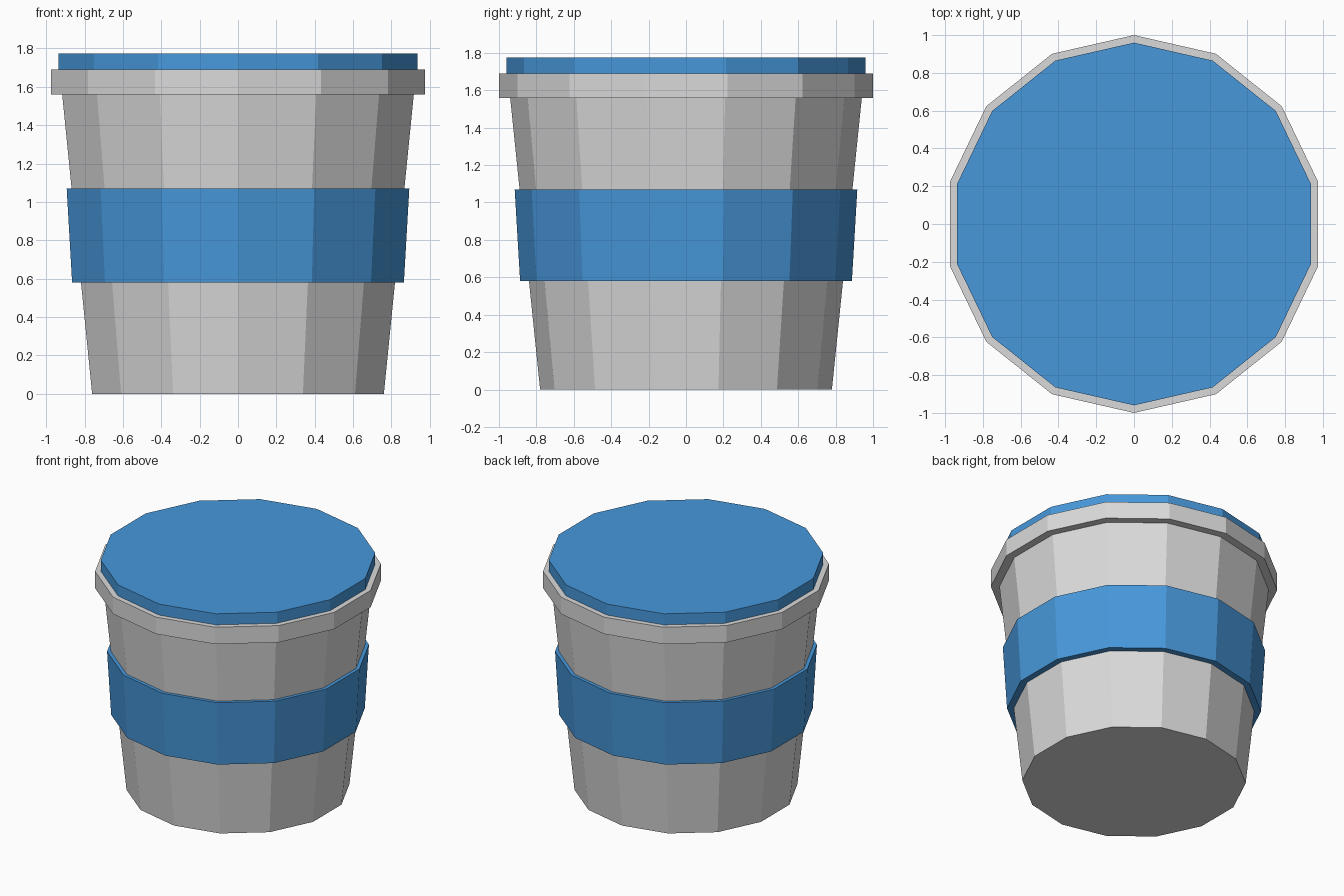
import bpy
import bmesh
from math import sin, cos, tau

SIDES = 14

cube = bpy.data.objects.get("Cube")
if cube:
    bpy.data.objects.remove(cube, do_unlink=True)


def make_material(name, rgb):
    mat = bpy.data.materials.new(name)
    mat.use_nodes = True
    color = (*rgb, 1.0)
    mat.diffuse_color = color
    bsdf = next(n for n in mat.node_tree.nodes if n.type == "BSDF_PRINCIPLED")
    bsdf.inputs["Base Color"].default_value = color
    return mat


def lathe(name, profile, mat, cap_start=False, cap_end=False):
    """Spin (radius, height) points, listed upwards on the outside, into a faceted shell."""
    bm = bmesh.new()
    rings = []
    for r, z in profile:
        # a corner points straight to the front and back
        rings.append([bm.verts.new((r * sin(tau * i / SIDES), -r * cos(tau * i / SIDES), z))
                      for i in range(SIDES)])
    for low, high in zip(rings, rings[1:]):
        for i in range(SIDES):
            j = (i + 1) % SIDES
            bm.faces.new((low[i], low[j], high[j], high[i]))
    if cap_start:
        bm.faces.new(rings[0][::-1])
    if cap_end:
        bm.faces.new(rings[-1])
    mesh = bpy.data.meshes.new(name)
    bm.to_mesh(mesh)
    bm.free()
    mesh.materials.append(mat)
    obj = bpy.data.objects.new(name, mesh)
    bpy.context.collection.objects.link(obj)
    return obj


grey = make_material("light grey", (0.70, 0.70, 0.70))
blue = make_material("blue", (0.063, 0.314, 0.71))


def cup_radius(z):
    return 0.78 + (0.94 - 0.78) * z / 1.56


# Tapered cup with a closed base
lathe("cup_body", [(cup_radius(0), 0), (cup_radius(1.56), 1.56)], grey, cap_start=True)

# Sleeve wrapped around the middle
lathe("sleeve", [(cup_radius(0.58), 0.58), (0.887, 0.58),
                 (0.916, 1.07), (cup_radius(1.07), 1.07)], blue)

# Overhanging rim
lathe("rim", [(cup_radius(1.56), 1.56), (1.0, 1.56), (1.0, 1.69), (0.96, 1.69)], grey)

# Raised lid
lathe("lid", [(0.96, 1.69), (0.96, 1.775)], blue, cap_end=True)
